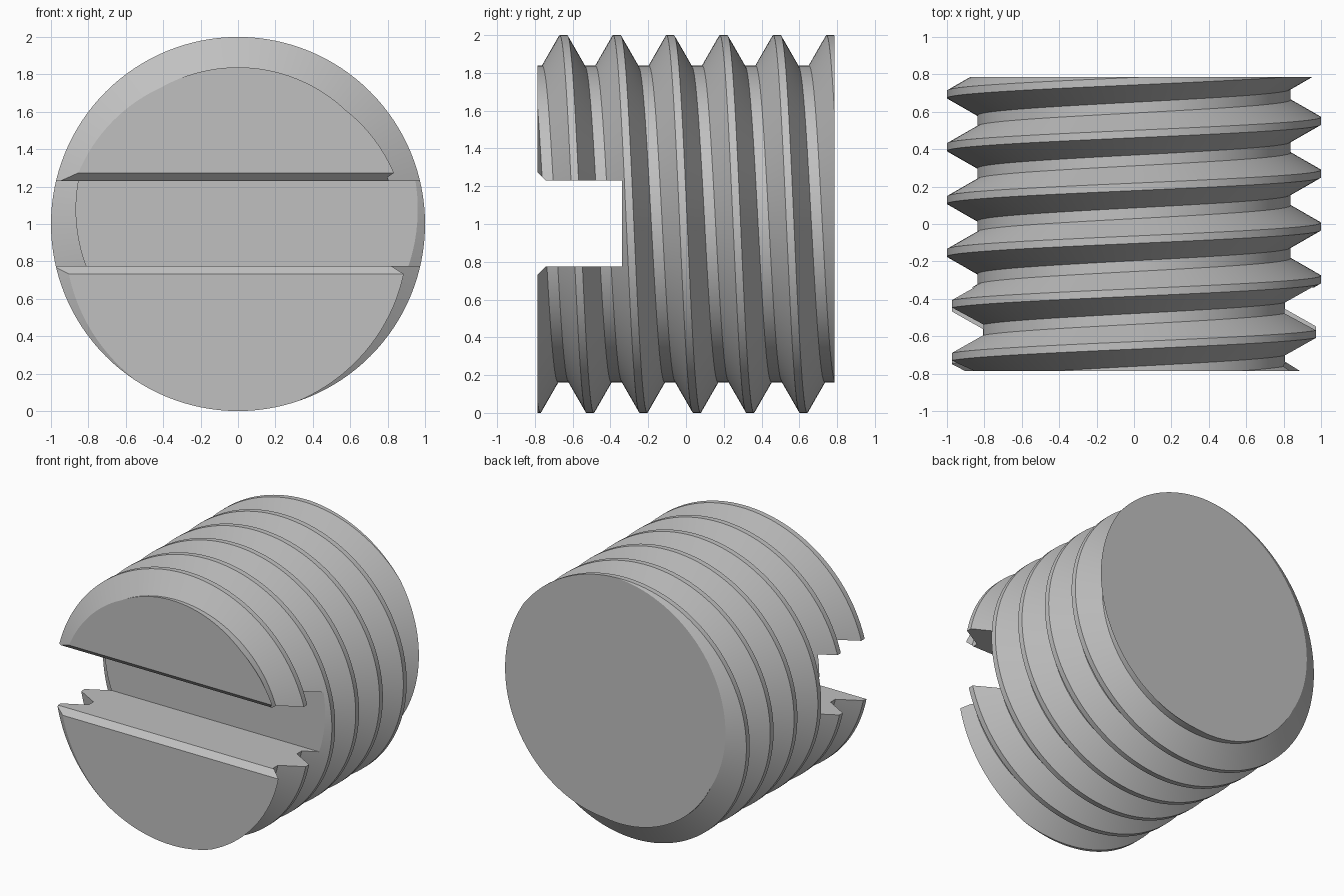
import bpy, bmesh, math
from mathutils import Vector

if "Cube" in bpy.data.objects:
    bpy.data.objects.remove(bpy.data.objects["Cube"], do_unlink=True)

HALF = 0.785          # half length along y
OUTER, ROOT = 1.0, 0.838
PITCH = 0.2825
CREST, FLANK = 0.04, 0.0925
START = 0.481         # crest centre at the top of the screw
SEGMENTS = 128
TURNS = 5             # turns swept each way, beyond the trimmed ends

steel = bpy.data.materials.new("plain_grey_steel")
steel.use_nodes = True
colour = (0.53, 0.53, 0.53, 1)
steel.diffuse_color = colour
steel.node_tree.nodes["Principled BSDF"].inputs["Base Color"].default_value = colour


def make_object(name, bm):
    bmesh.ops.recalc_face_normals(bm, faces=bm.faces)
    mesh = bpy.data.meshes.new(name)
    bm.to_mesh(mesh)
    bm.free()
    mesh.materials.append(steel)
    obj = bpy.data.objects.new(name, mesh)
    bpy.context.collection.objects.link(obj)
    return obj


# Helical thread: one trapezoid tooth per pitch, shifted by one pitch per turn
tooth = [(-CREST / 2, OUTER), (CREST / 2, OUTER),
         (CREST / 2 + FLANK, ROOT), (PITCH - CREST / 2 - FLANK, ROOT)]
profile = [(START + turn * PITCH + dy, r)
           for turn in range(-TURNS - 2, TURNS - 1) for dy, r in tooth]
bm = bmesh.new()
rows = []
for i in range(SEGMENTS + 1):
    t = i / SEGMENTS
    a = math.tau * t
    rows.append([bm.verts.new((r * math.sin(a), y + PITCH * t, 1 + r * math.cos(a)))
                 for y, r in profile])
for row, following in zip(rows, rows[1:]):
    for j in range(len(profile) - 1):
        bm.faces.new((row[j], row[j + 1], following[j + 1], following[j]))
bmesh.ops.remove_doubles(bm, verts=bm.verts, dist=0.0001)

# Trim square at both ends and cap
for side in (-1, 1):
    bmesh.ops.bisect_plane(bm, geom=bm.verts[:] + bm.edges[:] + bm.faces[:], dist=1e-6,
                           plane_co=Vector((0, side * HALF, 0)),
                           plane_no=Vector((0, side, 0)), clear_outer=True)
bmesh.ops.holes_fill(bm, edges=[e for e in bm.edges if e.is_boundary], sides=0)
screw = make_object("threaded_set_screw", bm)

# Driver slot with chamfered mouth, cut across the front
half_slot, bevel, floor = 0.228, 0.042, -0.34
upper = [(floor, half_slot), (-HALF + bevel, half_slot),
         (-HALF, half_slot + bevel), (-HALF - 0.1, half_slot + bevel + 0.1)]
outline = upper + [(y, -h) for y, h in reversed(upper)]
bm = bmesh.new()
face = bm.faces.new([bm.verts.new((-1.2, y, 1.003 + h)) for y, h in outline])
extruded = bmesh.ops.extrude_face_region(bm, geom=[face])["geom"]
bmesh.ops.translate(bm, vec=(2.4, 0, 0),
                    verts=[v for v in extruded if isinstance(v, bmesh.types.BMVert)])
cutter = make_object("slot_cutter", bm)
cutter.hide_render = True

cut = screw.modifiers.new("driver_slot", 'BOOLEAN')
cut.operation = 'DIFFERENCE'
cut.solver = 'EXACT'
cut.object = cutter
bpy.ops.object.select_all(action='DESELECT')
screw.select_set(True)
bpy.context.view_layer.objects.active = screw
bpy.ops.object.modifier_apply(modifier=cut.name)
bpy.data.objects.remove(cutter, do_unlink=True)
bpy.ops.object.shade_smooth_by_angle(angle=math.radians(25))
